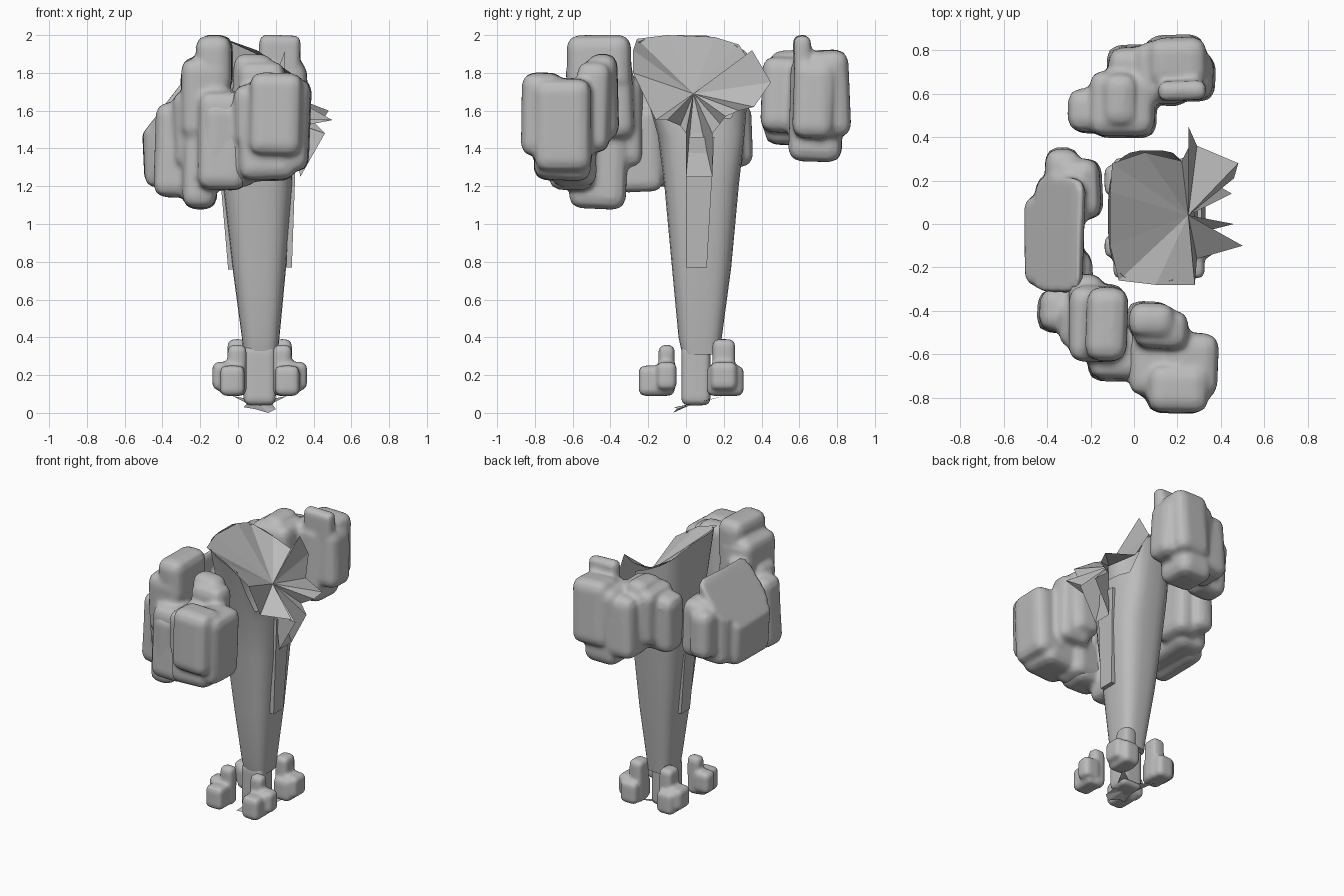
import bpy, bmesh, math, random
from mathutils import Matrix, Vector, Euler

random.seed(4)
grey = bpy.data.materials.new("plain grey")
grey.diffuse_color = (0.5, 0.5, 0.5, 1)


def finish(bm, name, smooth=True):
    bmesh.ops.recalc_face_normals(bm, faces=bm.faces)
    me = bpy.data.meshes.new(name)
    bm.to_mesh(me)
    bm.free()
    me.materials.append(grey)
    ob = bpy.data.objects.new(name, me)
    bpy.context.collection.objects.link(ob)
    if smooth:
        bpy.ops.object.select_all(action='DESELECT')
        ob.select_set(True)
        bpy.context.view_layer.objects.active = ob
        bpy.ops.object.shade_smooth_by_angle(angle=math.radians(40))
    return ob


def clump(name, boxes, bevel=0.06, voxel=0.016, slope=None, turn=0.05, soften=3):
    """Lumpy mass: bevelled, slightly turned boxes fused into one skin."""
    bm = bmesh.new()
    for x0, x1, y0, y1, z0, z1 in boxes:
        size = Vector((x1 - x0, y1 - y0, z1 - z0))
        mid = Vector((x0 + x1, y0 + y1, z0 + z1)) / 2
        rot = Euler([random.uniform(-turn, turn) for _ in range(3)]).to_matrix().to_4x4()
        m = Matrix.Translation(mid) @ rot @ Matrix.Diagonal((*size, 1))
        vs = bmesh.ops.create_cube(bm, size=1, matrix=m)["verts"]
        edges = list({e for v in vs for e in v.link_edges})
        bmesh.ops.bevel(bm, geom=edges, offset=min(bevel, min(size) * 0.36),
                        segments=2, profile=0.5, affect='EDGES')
    if slope:
        for v in bm.verts:
            v.co.z = min(v.co.z, slope[0] + slope[1] * (v.co.x - slope[2]))
    ob = finish(bm, name, False)
    r = ob.modifiers.new("fuse", 'REMESH')
    r.mode = 'VOXEL'
    r.voxel_size = voxel
    r.use_smooth_shade = True
    s = ob.modifiers.new("soften", 'SMOOTH')
    s.factor, s.iterations = 0.5, soften
    return ob


def fan(name, centre, rim):
    """Open sheet of triangles around one centre point."""
    bm = bmesh.new()
    c = bm.verts.new(centre)
    vs = [bm.verts.new(p) for p in rim]
    for a, b in zip(vs, vs[1:] + vs[:1]):
        bm.faces.new((c, a, b))
    return finish(bm, name, False)


# Trunk: rounded square section, widening upward, sloping open top
rings = [(0.31, 0.03, 0.21, -0.02, 0.18), (0.40, 0.02, 0.22, -0.04, 0.19),
         (0.77, -0.03, 0.255, -0.075, 0.24), (1.20, -0.08, 0.29, -0.115, 0.28),
         (1.47, -0.10, 0.29, -0.15, 0.31), (1.9, -0.12, 0.28, -0.27, 0.34)]
N = 28
bm = bmesh.new()
loops = []
for k, (z, x0, x1, y0, y1) in enumerate(rings):
    loop = []
    for i in range(N):
        a = 2 * math.pi * (i + 0.5) / N
        c, s = math.cos(a), math.sin(a)
        x = (x0 + x1) / 2 + (x1 - x0) / 2 * math.copysign(abs(c) ** 0.65, c)
        y = (y0 + y1) / 2 + (y1 - y0) / 2 * math.copysign(abs(s) ** 0.65, s)
        zz = z
        if k == len(rings) - 1:
            zz = 2.0 - 0.45 * (x + 0.12) - 0.25 * max(0, y - 0.1)
            t = min(1, max(0, (x - 0.18) / 0.06))
            zz += (1.56 - zz) * t
            # pull the low right lip back to the trunk wall
            y = y + ((y - 0.08) * 0.8 + 0.08 - y) * t
        loop.append(bm.verts.new((x, y, zz)))
    loops.append(loop)
for lo, hi in zip(loops, loops[1:]):
    for i in range(N):
        j = (i + 1) % N
        bm.faces.new((lo[i], lo[j], hi[j], hi[i]))
bm.faces.new(loops[0])
finish(bm, "trunk")

# Spiky torn sheet closing the trunk top
fan("trunk_top_sheet", (0.25, 0.04, 1.69), [
    (0.10, -0.28, 1.92), (-0.07, -0.26, 1.98), (-0.11, -0.10, 2.0),
    (-0.11, 0.15, 1.99), (-0.10, 0.28, 1.95), (0.05, 0.33, 1.87),
    (0.22, 0.29, 1.84), (0.25, 0.35, 1.92), (0.25, 0.45, 1.75),
    (0.29, 0.36, 1.62), (0.48, 0.28, 1.60), (0.46, 0.21, 1.57),
    (0.38, 0.18, 1.53), (0.45, 0.14, 1.48), (0.33, 0.14, 1.25),
    (0.33, 0.0, 1.25), (0.46, 0.0, 1.48), (0.34, -0.03, 1.52),
    (0.5, -0.10, 1.55), (0.29, -0.16, 1.55), (0.28, -0.28, 1.80)])


def strip(name, profile, depth):
    """Flat strip lying on the trunk wall, profile given as (y, z, x)."""
    bm = bmesh.new()
    outer = [bm.verts.new((x, y, z)) for y, z, x in profile]
    inner = [bm.verts.new((x - depth, y, z)) for y, z, x in profile]
    bm.faces.new(outer)
    bm.faces.new(inner[::-1])
    for i in range(4):
        j = (i + 1) % 4
        bm.faces.new((outer[i], inner[i], inner[j], outer[j]))
    finish(bm, name, False)


strip("trunk_right_strip", [(0.0, 0.77, 0.285), (0.11, 0.77, 0.285),
                            (0.15, 1.46, 0.31), (0.0, 1.46, 0.31)], 0.03)
strip("trunk_left_strip", [(0.03, 0.76, -0.052), (0.13, 0.76, -0.052),
                           (0.14, 1.2, -0.09), (0.02, 1.2, -0.09)], -0.025)

# Foliage masses
clump("back_foliage", [
    (-0.30, -0.06, 0.42, 0.62, 1.42, 1.83), (-0.20, 0.10, 0.40, 0.70, 1.48, 1.88),
    (-0.12, 0.10, 0.56, 0.82, 1.40, 1.84), (0.0, 0.26, 0.55, 0.83, 1.33, 1.88),
    (0.08, 0.37, 0.57, 0.79, 1.45, 1.86), (0.06, 0.33, 0.64, 0.865, 1.46, 1.92),
    (-0.14, 0.02, 0.45, 0.70, 1.55, 1.92), (0.11, 0.33, 0.57, 0.66, 1.75, 2.0)])
clump("left_foliage", [
    (-0.50, -0.36, -0.28, 0.13, 1.20, 1.55), (-0.46, -0.23, -0.31, 0.22, 1.22, 1.82),
    (-0.34, -0.15, 0.02, 0.30, 1.27, 1.68), (-0.41, -0.25, 0.12, 0.35, 1.30, 1.64),
    (-0.32, -0.19, -0.37, -0.13, 1.17, 1.62)], slope=(1.81, 1.3, -0.25))
clump("front_left_foliage", [
    (-0.30, -0.04, -0.63, -0.28, 1.45, 1.88), (-0.22, -0.03, -0.63, -0.29, 1.70, 2.0),
    (-0.44, -0.20, -0.50, -0.30, 1.14, 1.64), (-0.29, -0.11, -0.61, -0.31, 1.08, 1.60),
    (-0.30, -0.14, -0.40, -0.23, 1.30, 1.78), (-0.34, -0.20, -0.56, -0.36, 1.30, 1.70),
    (-0.21, 0.05, -0.72, -0.48, 1.18, 1.70)])
clump("front_foliage", [
    (0.06, 0.34, -0.87, -0.65, 1.36, 1.80), (0.14, 0.38, -0.80, -0.50, 1.28, 1.77),
    (0.0, 0.30, -0.80, -0.50, 1.23, 1.60), (-0.02, 0.24, -0.79, -0.50, 1.40, 1.74),
    (0.0, 0.25, -0.58, -0.40, 1.38, 1.86), (-0.20, 0.10, -0.72, -0.48, 1.20, 1.65),
    (-0.03, 0.18, -0.52, -0.36, 1.45, 1.90)])

# Lumps at the four corners of the foot: upright block plus outward nubs
for side in (-1, 1):
    for back in (0, 1):
        cx, nx = 0.115 + side * 0.12, 0.115 + side * 0.185
        y0, y1, top = (0.14, 0.26, 0.39) if back else (-0.145, -0.06, 0.36)
        n0, n1 = (0.11, 0.305) if back else (-0.25, -0.07)
        name = ("back" if back else "front") + ("_right" if side > 0 else "_left") + "_foot_lump"
        mx = cx + side * 0.025
        clump(name, [
            (cx - 0.05, cx + 0.05, y0, y1, 0.09, top),
            (nx - 0.065, nx + 0.065, y0 - 0.01, y1 + 0.01, 0.12, 0.27),
            (mx - 0.065, mx + 0.065, n0, n1, 0.09, 0.25)],
            bevel=0.03, voxel=0.012, turn=0.0)

# Foot stem and the star-shaped sheet under it
clump("foot_stem", [(0.03, 0.20, -0.025, 0.13, 0.04, 0.36)],
      bevel=0.03, voxel=0.015, turn=0, soften=2)
fan("foot_star", (0.115, 0.03, 0.045), [
    (0.03, -0.06, 0.03), (0.09, -0.04, 0.02), (0.16, -0.07, 0.0),
    (0.20, -0.05, 0.02), (0.18, 0.04, 0.05), (0.26, 0.20, 0.09),
    (0.16, 0.13, 0.07), (0.07, 0.13, 0.07), (-0.03, 0.20, 0.09),
    (0.05, 0.04, 0.05)])
